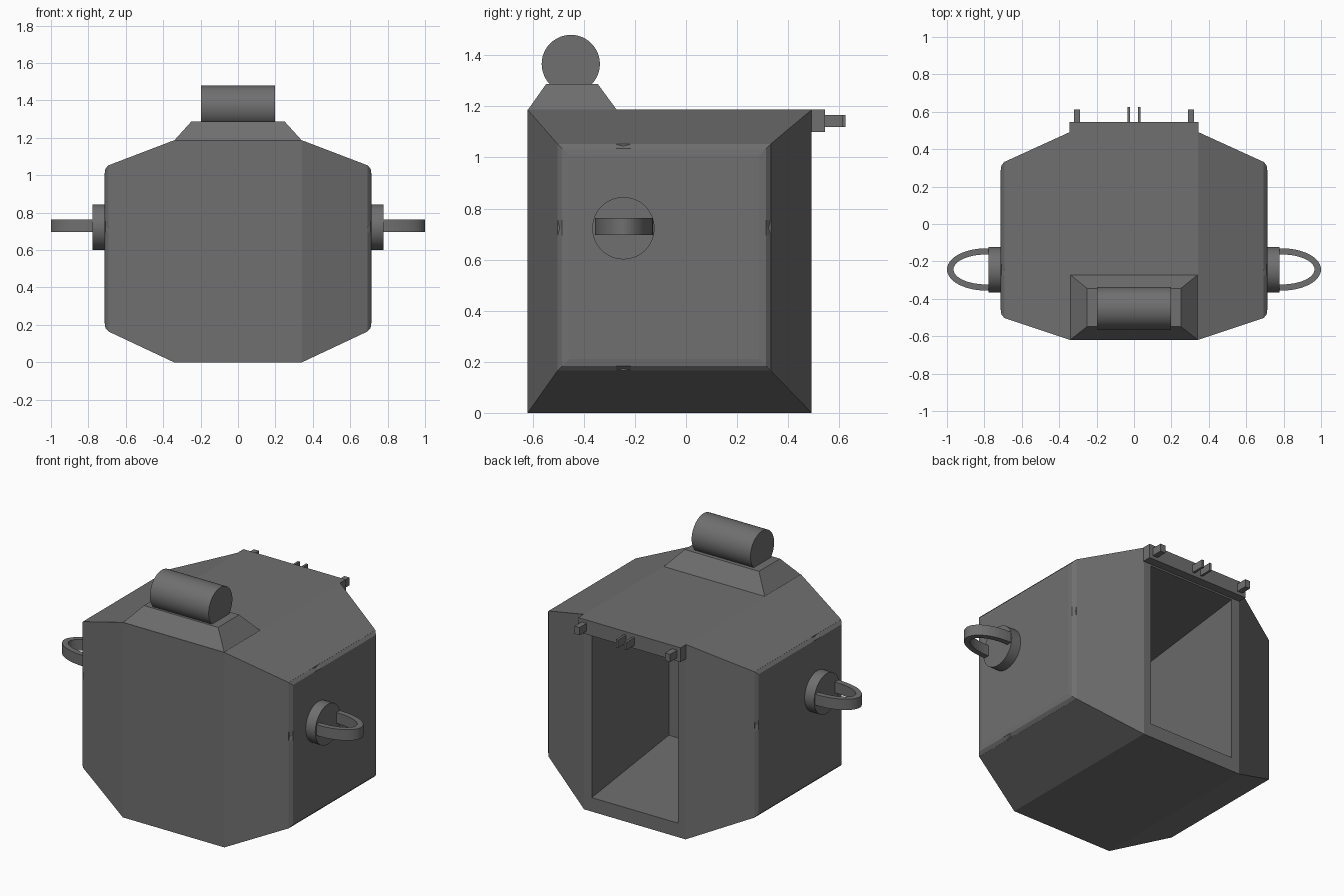
import bpy, bmesh
from math import cos, sin, pi

if "Cube" in bpy.data.objects:
    bpy.data.objects.remove(bpy.data.objects["Cube"])

# Dark grey used on every part
dark = bpy.data.materials.new("dark_grey")
dark.diffuse_color = (0.16, 0.16, 0.16, 1)
dark.use_nodes = True
dark.node_tree.nodes["Principled BSDF"].inputs["Base Color"].default_value = dark.diffuse_color


def loft(name, rings):
    """Skin matching point rings and cap both ends."""
    bm = bmesh.new()
    vs = [[bm.verts.new(p) for p in ring] for ring in rings]
    n = len(vs[0])
    for a, b in zip(vs, vs[1:]):
        for i in range(n):
            j = (i + 1) % n
            bm.faces.new((a[i], a[j], b[j], b[i]))
    bm.faces.new(vs[0][::-1])
    bm.faces.new(vs[-1])
    bmesh.ops.recalc_face_normals(bm, faces=bm.faces)
    me = bpy.data.meshes.new(name)
    bm.to_mesh(me)
    bm.free()
    me.materials.append(dark)
    ob = bpy.data.objects.new(name, me)
    bpy.context.collection.objects.link(ob)
    return ob


def rect_x(x, y0, y1, z0, z1):
    return [(x, y0, z0), (x, y1, z0), (x, y1, z1), (x, y0, z1)]


def rect_y(y, x, z0, z1):
    return [(-x, y, z0), (x, y, z0), (x, y, z1), (-x, y, z1)]


def rect_z(z, x, y0, y1):
    return [(-x, y0, z), (x, y0, z), (x, y1, z), (-x, y1, z)]


def box(name, x0, x1, y0, y1, z0, z1):
    return loft(name, [rect_x(x0, y0, y1, z0, z1), rect_x(x1, y0, y1, z0, z1)])


def cylinder(name, x0, x1, y, z, r, n=48):
    ob = loft(name, [[(x, y + r * cos(2 * pi * i / n), z + r * sin(2 * pi * i / n))
                      for i in range(n)] for x in (x0, x1)])
    bpy.ops.object.select_all(action='DESELECT')
    ob.select_set(True)
    bpy.context.view_layer.objects.active = ob
    bpy.ops.object.shade_smooth_by_angle()
    return ob


def notched(x, inset, d, w=0.03, ym=-0.245, zm=0.725):
    """Side panel outline, inset, with a small V notch of depth d in every side."""
    y0, y1, z0, z1 = end
    y0, y1, z0, z1 = y0 + inset, y1 - inset, z0 + inset, z1 - inset
    return [(x, y0, z0), (x, ym - w, z0), (x, ym, z0 + d), (x, ym + w, z0),
            (x, y1, z0), (x, y1, zm - w), (x, y1 - d, zm), (x, y1, zm + w),
            (x, y1, z1), (x, ym + w, z1), (x, ym, z1 - d), (x, ym - w, z1),
            (x, y0, z1), (x, y0, zm + w), (x, y0 + d, zm), (x, y0, zm - w)]


# Faceted body: straight middle with a tapered block on each side
mid = (-0.62, 0.492, 0, 1.187)
end = (-0.503, 0.332, 0.165, 1.053)
body = loft("body", [rect_x(-0.693, *end), rect_x(-0.342, *mid),
                     rect_x(0.342, *mid), rect_x(0.693, *end)])

# Hollow chamber opening at the back, widening towards the front
cutter = loft("chamber_cutter", [rect_y(-0.42, 0.41, 0.085, 1.10),
                                 rect_y(0.492, 0.29, 0.085, 1.09),
                                 rect_y(0.60, 0.29, 0.085, 1.09)])
cutter.hide_render = True
cutter.hide_set(True)
cut = body.modifiers.new("chamber", 'BOOLEAN')
cut.object = cutter
cut.operation = 'DIFFERENCE'
cut.solver = 'EXACT'

# Raised plinth and roller on top
loft("plinth", [rect_z(1.185, 0.342, -0.62, -0.27), rect_z(1.287, 0.25, -0.548, -0.345)])
cylinder("roller", -0.198, 0.198, -0.451, 1.366, 0.114)

# Hinge bar with lugs above the opening
box("hinge_bar", -0.345, 0.345, 0.49, 0.545, 1.10, 1.187)

for s, side in ((1, "right"), (-1, "left")):
    # Bevelled side panel with notched edges
    loft(side + "_panel", [notched(s * 0.6925, 0, 0.008),
                           notched(s * 0.709, 0.018, 0),
                           notched(s * 0.713, 0.046, 0)])
    # Handle boss and oval loop
    cylinder(side + "_boss", s * 0.70, s * 0.777, -0.245, 0.723, 0.122)
    loop = []
    for i in range(33):
        t = -1.8 + 3.6 * i / 32
        loop.append([(s * (0.79 + a * cos(t)), -0.243 + b * sin(t), z)
                     for a, b, z in ((0.21, 0.113, 0.697), (0.21, 0.113, 0.763),
                                     (0.175, 0.08, 0.763), (0.175, 0.08, 0.697))])
    loft(side + "_handle", loop)
    # Hinge lugs
    a, b = sorted((s * 0.288, s * 0.322))
    box(side + "_outer_lug", a, b, 0.54, 0.612, 1.12, 1.167)
    a, b = sorted((s * 0.021, s * 0.035))
    box(side + "_inner_lug", a, b, 0.54, 0.625, 1.12, 1.167)
